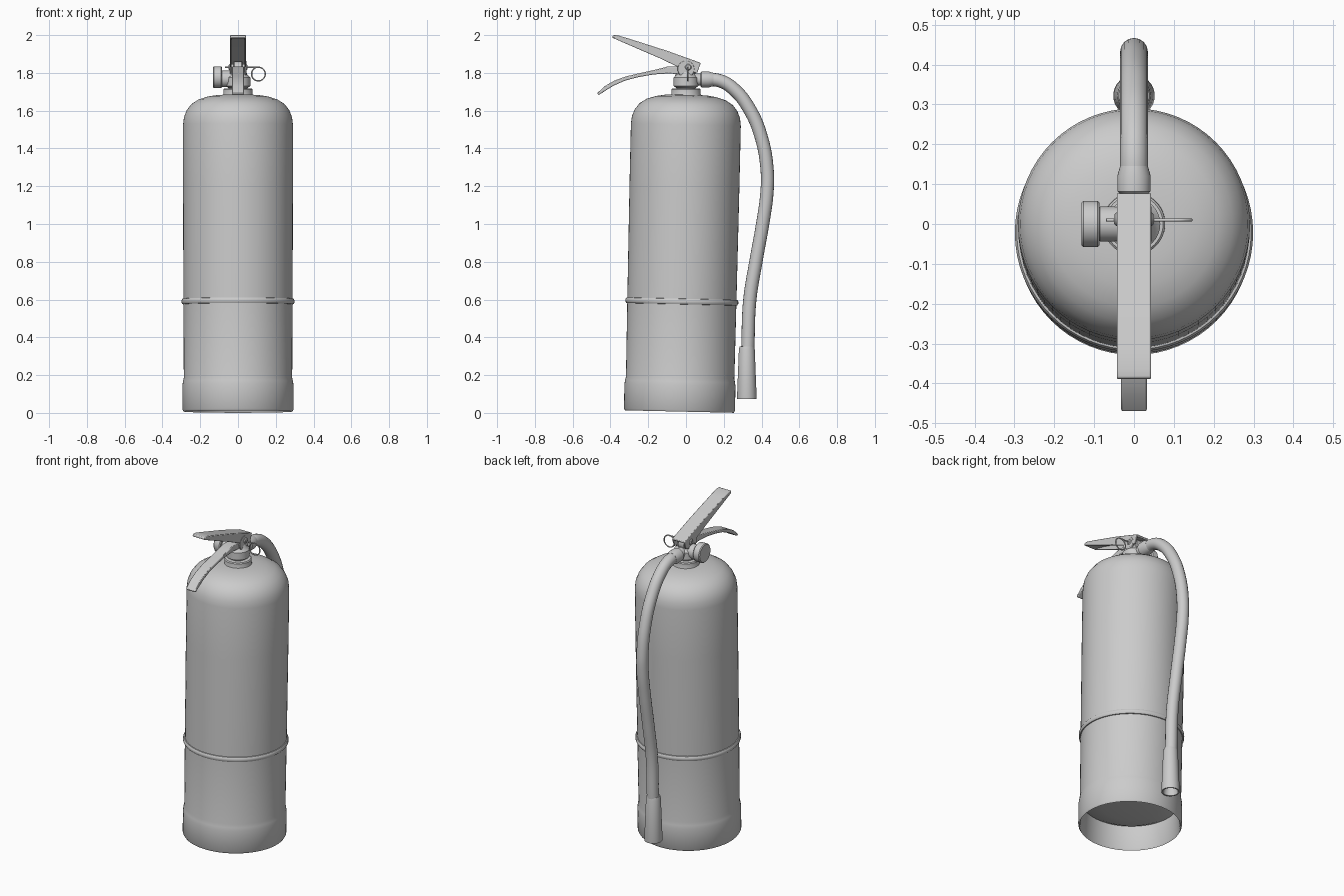
import bpy
import math
from mathutils import Matrix, Vector

cube = bpy.data.objects.get("Cube")
if cube:
    bpy.data.objects.remove(cube, do_unlink=True)

GREY = (0.6, 0.6, 0.6, 1.0)
metal = bpy.data.materials.new("plain grey")
metal.use_nodes = True
metal.diffuse_color = GREY
metal.node_tree.nodes["Principled BSDF"].inputs["Base Color"].default_value = GREY

# Axis directions for turned parts
UP = Matrix.Identity(4)
ALONG_X = Matrix.Rotation(math.pi / 2, 4, 'Y')
ALONG_Y = Matrix.Rotation(-math.pi / 2, 4, 'X')


def finish(name, mesh, matrix=UP, angle=35):
    """Link a mesh as a named, smooth shaded part."""
    mesh.transform(matrix)
    mesh.materials.clear()
    mesh.materials.append(metal)
    for p in mesh.polygons:
        p.use_smooth = True
    mesh.set_sharp_from_angle(angle=math.radians(angle))
    obj = bpy.data.objects.new(name, mesh)
    bpy.context.collection.objects.link(obj)
    return obj


def lathe(name, profile, matrix=UP, sides=48):
    """Turn (radius, height) points, listed bottom to top on the outside."""
    verts, faces = [], []
    for r, h in profile:
        for i in range(sides):
            a = math.tau * i / sides
            verts.append((r * math.cos(a), r * math.sin(a), h))
    for k in range(len(profile) - 1):
        for i in range(sides):
            j = (i + 1) % sides
            faces.append((k * sides + i, k * sides + j,
                          (k + 1) * sides + j, (k + 1) * sides + i))
    last = (len(profile) - 1) * sides
    faces.append(tuple(reversed(range(sides))))
    faces.append(tuple(range(last, last + sides)))
    mesh = bpy.data.meshes.new(name)
    mesh.from_pydata(verts, [], faces)
    return finish(name, mesh, matrix)


def rod(name, r, start, end, centre, matrix, sides=32, chamfer=0.005):
    c = min(chamfer, r / 2)
    return lathe(name, [(r - c, start), (r, start + c), (r, end - c), (r - c, end)],
                 Matrix.Translation(centre) @ matrix, sides)


def plate(name, outline, x0, x1, bevel=0.004):
    """Extrude a (y, z) outline across x."""
    n = len(outline)
    verts = [(x, y, z) for x in (x0, x1) for y, z in outline]
    faces = [tuple(range(n)), tuple(reversed(range(n, 2 * n)))]
    faces += [((i + 1) % n, i, n + i, n + (i + 1) % n) for i in range(n)]
    mesh = bpy.data.meshes.new(name)
    mesh.from_pydata(verts, [], faces)
    area = sum(outline[i][0] * outline[(i + 1) % n][1]
               - outline[(i + 1) % n][0] * outline[i][1] for i in range(n))
    if area > 0:
        mesh.flip_normals()
    obj = finish(name, mesh)
    mod = obj.modifiers.new("soft edges", 'BEVEL')
    mod.width = bevel
    mod.segments = 2
    mod.limit_method = 'ANGLE'
    return obj


def tube(name, points, radius, cyclic=False):
    """Round tube along a smooth path."""
    curve = bpy.data.curves.new(name, 'CURVE')
    curve.dimensions = '3D'
    curve.bevel_depth = radius
    curve.bevel_resolution = 6
    curve.resolution_u = 8
    curve.use_fill_caps = True
    spline = curve.splines.new('BEZIER')
    spline.bezier_points.add(len(points) - 1)
    for bp, co in zip(spline.bezier_points, points):
        bp.co = co
        bp.handle_left_type = bp.handle_right_type = 'AUTO'
    spline.use_cyclic_u = cyclic
    temp = bpy.data.objects.new(name + " path", curve)
    mesh = bpy.data.meshes.new_from_object(temp)
    bpy.data.objects.remove(temp)
    return finish(name, mesh)


# Tank, leaning very slightly backwards, with a hollow skirt below
LEAN = Matrix.Translation((0, -0.035, 0.007)) @ Matrix.Rotation(-0.0225, 4, 'X')
lathe("tank", [
    (0.06, 0.12), (0.16, 0.125), (0.24, 0.135), (0.274, 0.15), (0.282, 0.012),
    (0.288, 0.0), (0.294, 0.01), (0.294, 0.14), (0.291, 0.16), (0.287, 0.18),
    (0.289, 0.6), (0.291, 1.2), (0.291, 1.52), (0.286, 1.56), (0.272, 1.595),
    (0.247, 1.628), (0.21, 1.652), (0.16, 1.668), (0.11, 1.676), (0.06, 1.678)],
    LEAN, 64)

# Raised band round the tank
lathe("tank_band", [(0.283, 0.567), (0.294, 0.569), (0.299, 0.577), (0.299, 0.589),
                    (0.294, 0.597), (0.283, 0.599)], LEAN, 64)

# Neck and valve
lathe("neck_collar", [(0.088, 1.66), (0.082, 1.675), (0.078, 1.685), (0.078, 1.712),
                      (0.073, 1.717), (0.05, 1.718)])
lathe("valve_body", [(0.05, 1.7), (0.05, 1.72), (0.066, 1.73), (0.066, 1.775),
                     (0.05, 1.79), (0.035, 1.83)], sides=32)
rod("valve_head", 0.045, -0.024, 0.024, (0, 0.005, 1.815), ALONG_X)

# Pressure gauge on the right side
rod("gauge_stem", 0.044, -0.09, -0.03, (0, 0, 1.768), ALONG_X)
rod("gauge", 0.058, -0.132, -0.086, (0, 0, 1.777), ALONG_X, 40)

# Carrying handle
plate("carry_handle", [
    (-0.471, 1.692), (-0.43, 1.73), (-0.38, 1.759), (-0.32, 1.781), (-0.23, 1.802),
    (-0.15, 1.82), (-0.1, 1.833), (-0.03, 1.833), (0.0, 1.79), (-0.09, 1.797),
    (-0.17, 1.792), (-0.25, 1.778), (-0.32, 1.76), (-0.38, 1.734), (-0.42, 1.71),
    (-0.463, 1.682)], -0.032, 0.032)

# Squeeze lever: a top strip with two side flanges
plate("squeeze_lever", [
    (-0.39, 1.985), (-0.387, 1.999), (-0.365, 2.0), (-0.31, 1.984), (-0.1, 1.917),
    (0.078, 1.853), (0.074, 1.842), (-0.1, 1.903), (-0.31, 1.97), (-0.365, 1.983)],
    -0.043, 0.043)
for side, x in (("right", -0.043), ("left", 0.035)):
    plate(side + "_lever_flange", [
        (-0.385, 1.984), (-0.365, 1.992), (-0.31, 1.977), (-0.1, 1.91), (0.077, 1.85),
        (0.06, 1.802), (0.03, 1.8), (-0.06, 1.84), (-0.14, 1.878), (-0.3, 1.947)],
        x, x + 0.008, 0.002)
    rod(side + "_valve_cheek", 0.045, 0, 0.009, (x, 0.0, 1.82), ALONG_X, chamfer=0.002)
rod("lever_pivot", 0.017, -0.05, 0.05, (0, 0.012, 1.83), ALONG_X, 16)

# Safety pin and pull ring
rod("safety_pin", 0.004, -0.07, 0.11, (0, 0.01, 1.829), ALONG_X, 12, 0.001)
ring = [Vector((0.108 + 0.036 * math.cos(a), 0.01, 1.794 + 0.036 * math.sin(a)))
        for a in (math.tau * i / 8 for i in range(8))]
tube("pull_ring", ring, 0.0035, True)

# Hose with its fitting and nozzle
rod("hose_outlet", 0.032, 0.03, 0.09, (0, 0, 1.765), ALONG_Y)
lathe("hose_fitting", [(0.036, 0.077), (0.042, 0.082), (0.042, 0.12), (0.035, 0.145)],
      Matrix.Translation((0, 0, 1.765)) @ ALONG_Y, 32)
hose_path = [(0.1, 1.765), (0.18, 1.758), (0.255, 1.712), (0.335, 1.61), (0.397, 1.465),
             (0.43, 1.28), (0.428, 1.16), (0.409, 1.02), (0.37, 0.8), (0.338, 0.6),
             (0.327, 0.34)]
tube("hose", [(0, y, z) for y, z in hose_path], 0.035)
lathe("nozzle", [(0.03, 0.15), (0.043, 0.073), (0.051, 0.073), (0.052, 0.08),
                 (0.042, 0.335), (0.038, 0.352), (0.02, 0.354)],
      Matrix.Translation((0, 0.322, 0)), 32)
